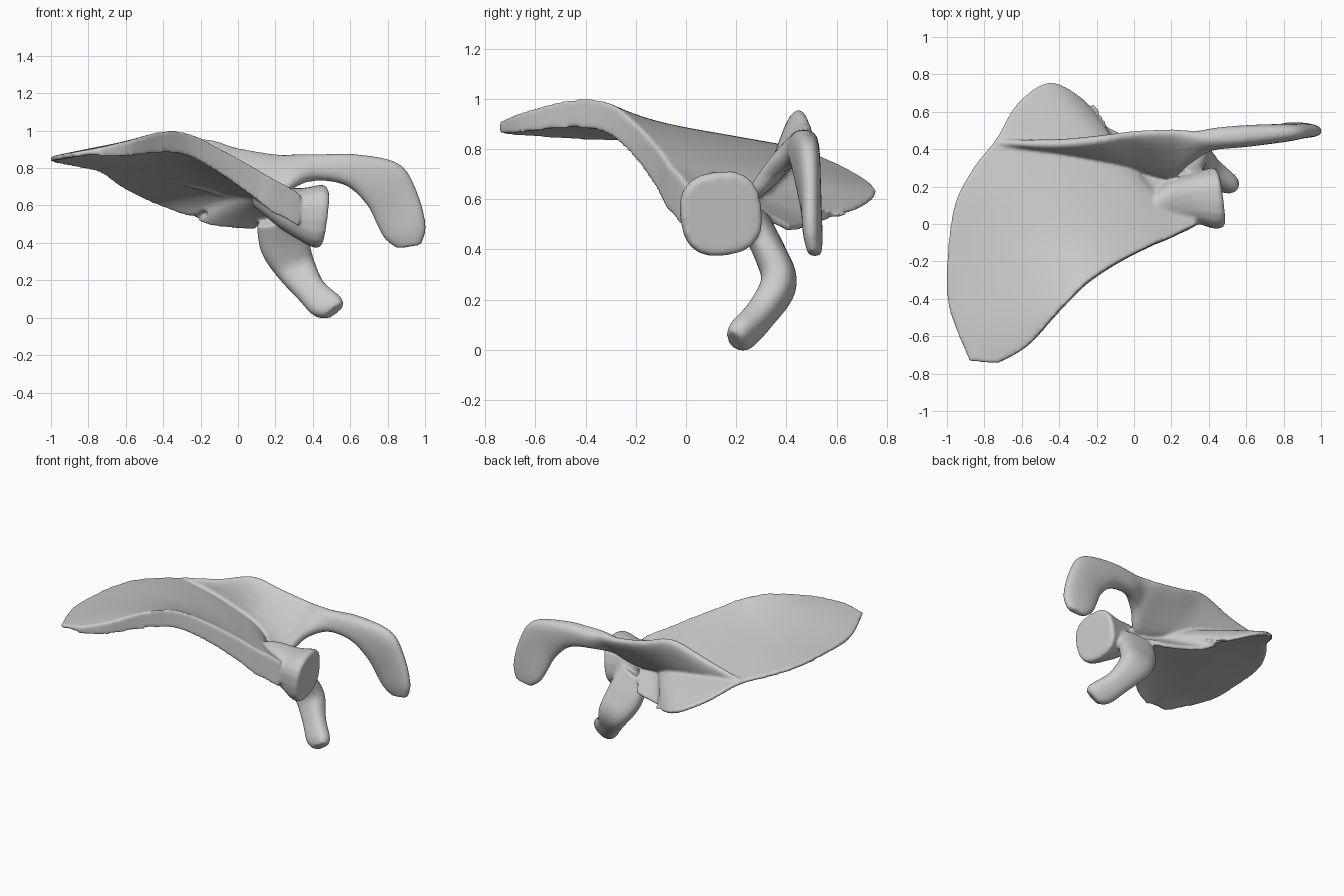
import bpy, bmesh, math
from mathutils import Vector as V

cube = bpy.data.objects.get("Cube")
if cube:
    bpy.data.objects.remove(cube)

bone = bpy.data.materials.new("bone_grey")
bone.use_nodes = True
bone.diffuse_color = (0.6, 0.6, 0.6, 1)
bone.node_tree.nodes["Principled BSDF"].inputs["Base Color"].default_value = (0.6, 0.6, 0.6, 1)

bm = bmesh.new()


def spline(rows, steps=6):
    """Smoothly resample rows of vectors and numbers."""
    out = []
    last = len(rows) - 1
    for i in range(last):
        around = [rows[max(i - 1, 0)], rows[i], rows[i + 1], rows[min(i + 2, last)]]
        for k in range(steps + (i == last - 1)):
            t = k / steps
            out.append([b + (c - a) * (t / 2) + (a * 2 - b * 5 + c * 4 - d) * (t * t / 2)
                        + (b * 3 - a - c * 3 + d) * (t ** 3 / 2)
                        for a, b, c, d in zip(*around)])
    return out


def skin(rings):
    """Join rings of points into a closed solid."""
    loops = [[bm.verts.new(p) for p in ring] for ring in rings]
    n = len(loops[0])
    for a, b in zip(loops, loops[1:]):
        for j in range(n):
            bm.faces.new((a[j], a[(j + 1) % n], b[(j + 1) % n], b[j]))
    bm.faces.new(loops[0][::-1])
    bm.faces.new(loops[-1])


def limb(sections, power=0.8, sides=20):
    """Rounded solid; each section is lower edge, upper edge, thickness."""
    rows = spline([(V(a), V(b), t) for a, b, t in sections])
    mids = [(a + b) / 2 for a, b, t in rows]
    rings = []
    for i, (a, b, thick) in enumerate(rows):
        along = mids[min(i + 1, len(mids) - 1)] - mids[max(i - 1, 0)]
        side = (b - a).cross(along).normalized() * thick / 2
        ring = []
        for j in range(sides):
            ang = math.tau * j / sides
            c, s = (math.copysign(abs(f) ** power, f) for f in (math.cos(ang), math.sin(ang)))
            ring.append(mids[i] + (b - a) / 2 * c + side * s)
        rings.append(ring)
    skin(rings)


# Blade: lateral edge, opposite edge, bulge, lateral edge thickness
blade = [
    ((-.73, -.745, .91), (-.88, -.735, .885), 0, .03),
    ((-.57, -.65, .95), (-.99, -.45, .865), 0, .06),
    ((-.40, -.46, .998), (-1.0, -.20, .86), -.02, .09),
    ((-.25, -.31, .985), (-.96, .10, .85), -.02, .10),
    ((-.08, -.20, .90), (-.86, .30, .83), .01, .11),
    ((.10, -.11, .80), (-.735, .46, .80), .02, .14),
    ((.15, -.09, .77), (-.62, .65, .72), .02, .15),
    ((.20, -.07, .74), (-.45, .76, .635), .02, .16),
    ((.24, -.05, .72), (-.28, .68, .56), .02, .16),
    ((.28, -.03, .70), (-.15, .53, .51), .02, .16),
    ((.34, 0, .66), (.10, .42, .49), .02, .16),
]
rows = spline([(V(l), V(m), b, t) for l, m, b, t in blade])
tops = [[l.lerp(m, j / 24) + V((0, 0, b * j / 6 * (1 - j / 24))) for j in range(25)]
        for l, m, b, t in rows]
rings = []
for i, top in enumerate(tops):
    before, after = tops[max(i - 1, 0)], tops[min(i + 1, len(tops) - 1)]
    under = []
    for j, p in enumerate(top):
        across = top[min(j + 1, 24)] - top[max(j - 1, 0)]
        normal = across.cross(after[j] - before[j]).normalized()
        if normal.z < 0:
            normal.negate()
        under.append(p - normal * .028 - V((0, 0, rows[i][3] * (1 - j / 24) ** 5)))
    rings.append(top + under[::-1])
skin(rings)

# Spine ridge running out into the hooked acromion
limb([
    ((-.74, .43, .78), (-.74, .44, .81), .03),
    ((-.45, .41, .74), (-.45, .43, .88), .06),
    ((-.20, .36, .68), (-.20, .455, .955), .08),
    ((0, .30, .63), (0, .49, .905), .075),
    ((.20, .25, .60), (.20, .50, .87), .08),
    ((.30, .33, .70), (.31, .49, .865), .09),
    ((.42, .43, .735), (.42, .475, .87), .11),
    ((.58, .46, .705), (.62, .48, .875), .115),
    ((.69, .48, .60), (.86, .49, .825), .10),
    ((.74, .50, .50), (.96, .495, .67), .085),
    ((.785, .515, .42), (1.005, .495, .49), .075),
    ((.85, .52, .37), (.98, .505, .39), .05),
])

# Neck widening to the shoulder socket
limb([
    ((.08, .10, .60), (.08, .05, .70), .08),
    ((.20, .15, .50), (.19, .09, .70), .22),
    ((.32, .16, .42), (.33, .12, .69), .27),
    ((.41, .16, .375), (.45, .12, .71), .33),
    ((.44, .16, .39), (.48, .125, .69), .30),
], power=.78)

# Hooked coracoid process
limb([
    ((.10, .30, .50), (.34, .22, .56), .12),
    ((.12, .35, .36), (.38, .32, .41), .13),
    ((.20, .38, .23), (.41, .36, .30), .14),
    ((.32, .30, .10), (.46, .30, .19), .12),
    ((.40, .23, .015), (.55, .22, .11), .11),
    ((.47, .20, 0), (.56, .19, .07), .08),
])

bmesh.ops.recalc_face_normals(bm, faces=bm.faces)
mesh = bpy.data.meshes.new("shoulder_blade")
bm.to_mesh(mesh)
bm.free()
mesh.materials.append(bone)
obj = bpy.data.objects.new("shoulder_blade", mesh)
bpy.context.collection.objects.link(obj)

# Fuse the parts into one smooth surface
fuse = obj.modifiers.new("fuse", "REMESH")
fuse.mode = "VOXEL"
fuse.voxel_size = .009
fuse.use_smooth_shade = True
soften = obj.modifiers.new("soften", "SMOOTH")
soften.factor = .5
soften.iterations = 14
